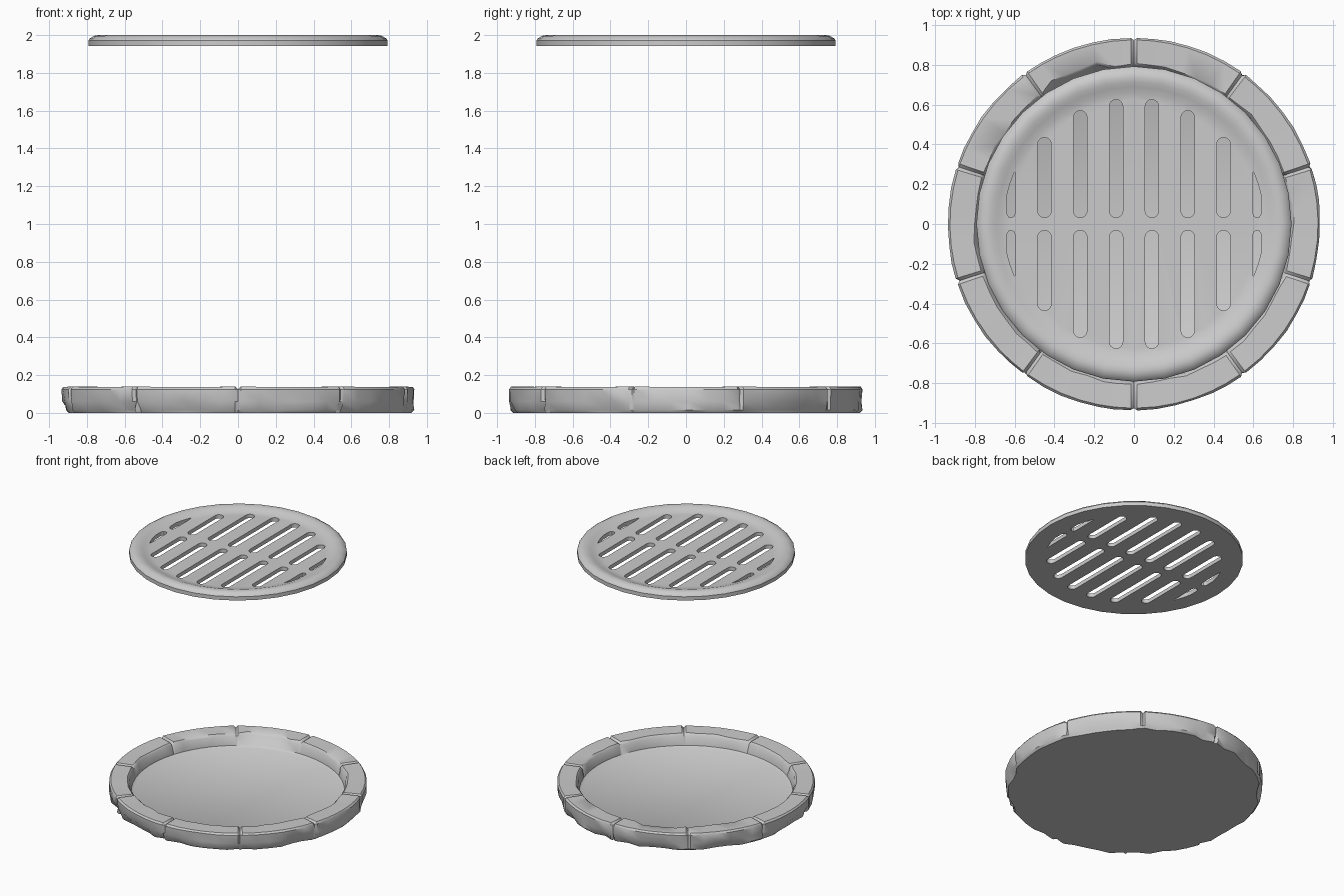
import bpy, bmesh, math, random

if "Cube" in bpy.data.objects:
    bpy.data.objects.remove(bpy.data.objects["Cube"])

random.seed(7)


def make_object(name, bm, smooth=30):
    bmesh.ops.recalc_face_normals(bm, faces=bm.faces[:])
    me = bpy.data.meshes.new(name)
    bm.to_mesh(me)
    bm.free()
    ob = bpy.data.objects.new(name, me)
    bpy.context.collection.objects.link(ob)
    bpy.ops.object.select_all(action='DESELECT')
    ob.select_set(True)
    bpy.context.view_layer.objects.active = ob
    bpy.ops.object.shade_smooth_by_angle(angle=math.radians(smooth))
    return ob


def lathe(columns):
    """Closed solid from a list of vertex-coordinate columns, capped at both ends."""
    bm = bmesh.new()
    cols = [[bm.verts.new(p) for p in c] for c in columns]
    n = len(cols)
    for i in range(n):
        a, b = cols[i], cols[(i + 1) % n]
        for j in range(len(a) - 1):
            bm.faces.new((a[j], b[j], b[j + 1], a[j + 1]))
    bm.faces.new([c[0] for c in cols])
    bm.faces.new([c[-1] for c in cols])
    return bm


def polar(r, ang, z):
    return (r * math.cos(ang), r * math.sin(ang), z)


# Stone base: ten worn rim blocks around a flat floor
profile = [(0.76, 0.04), (0.775, 0.05), (0.78, 0.122), (0.795, 0.138),
           (0.925, 0.138), (0.938, 0.125), (0.938, 0.06), (0.935, 0.015), (0.92, 0.0)]
columns = []
for k in range(10):
    start = math.radians(90 + 36 * k)
    for off in (0, 1.0, 7, 13, 19, 25, 30, 35.0):
        ang = start + math.radians(off)
        joint = off == 0
        near_joint = off in (1.0, 35.0)
        chip_in = random.uniform(0, 0.015)
        chip_out = random.uniform(0, 0.012)
        chip_low = random.choice((0, 0, 0.03)) + random.uniform(0, 0.01)
        if k == 0 and 13 <= off <= 30:      # large chip on the back left block
            chip_in += 0.028
        col = []
        for j, (r, z) in enumerate(profile):
            if j in (2, 3):
                r += chip_in
                z -= random.uniform(0, 0.006)
            if j in (5, 6):
                r -= chip_out * (0.4 if j == 5 else 1)
            if j == 7:
                r -= chip_low
            if j == 8:
                r -= chip_low * 0.7
            if joint and 2 <= j <= 6:
                r += 0.012 if j in (2, 3) else -0.012
                z -= 0.012 if j in (3, 4) else 0
            if near_joint and j in (3, 4):
                z += 0.002
            col.append(polar(r, ang, z))
        columns.append(col)
make_object("stone_base", lathe(columns), 40)

# Grate disc with a rounded raised rim
profile = [(0.63, 1.972), (0.66, 1.976), (0.69, 1.987), (0.715, 1.996), (0.74, 2.0),
           (0.762, 1.996), (0.785, 1.982), (0.792, 1.972), (0.792, 1.942)]
grate = make_object("grate", lathe([[polar(r, 2 * math.pi * i / 32, z) for r, z in profile]
                                    for i in range(32)]))

# Slot cutters: long rounded slots, plus clipped slivers at the sides
W, Y0, R = 0.034, 0.032, 0.655


def slot_outline(x, y1):
    pts = []
    for cy, a0 in ((y1 - W, 0), (Y0 + W, 180)):
        for s in range(9):
            a = math.radians(a0 + 22.5 * s)
            pts.append((x + W * math.cos(a), cy + W * math.sin(a)))
    return pts


def sliver_outline():
    pts = [(0.597, 0.055), (0.604, 0.038), (0.615, 0.032), (0.63, 0.036)]
    for s in range(9):
        y = 0.055 + s * (0.262 - 0.055) / 8
        pts.append((min(0.642, math.sqrt(R * R - y * y)), y))
    return pts + [(0.597, 0.262)]


outlines = [slot_outline(0.09, 0.625), slot_outline(0.27, 0.57),
            slot_outline(0.45, 0.435), sliver_outline()]
bm = bmesh.new()
for sx in (1, -1):
    for sy in (1, -1):
        for pts in outlines:
            low = [bm.verts.new((sx * x, sy * y, 1.9)) for x, y in pts]
            top = [bm.verts.new((sx * x, sy * y, 2.05)) for x, y in pts]
            bm.faces.new(low)
            bm.faces.new(top)
            for i in range(len(pts)):
                j = (i + 1) % len(pts)
                bm.faces.new((low[i], low[j], top[j], top[i]))
cutter = make_object("slot_cutter", bm)
cutter.hide_render = True

# Cut the slots through the disc
mod = grate.modifiers.new("slots", 'BOOLEAN')
mod.operation = 'DIFFERENCE'
mod.solver = 'EXACT'
mod.object = cutter
bpy.ops.object.select_all(action='DESELECT')
grate.select_set(True)
bpy.context.view_layer.objects.active = grate
bpy.ops.object.modifier_apply(modifier="slots")
bpy.data.objects.remove(cutter)
bpy.ops.object.shade_smooth_by_angle(angle=math.radians(30))
